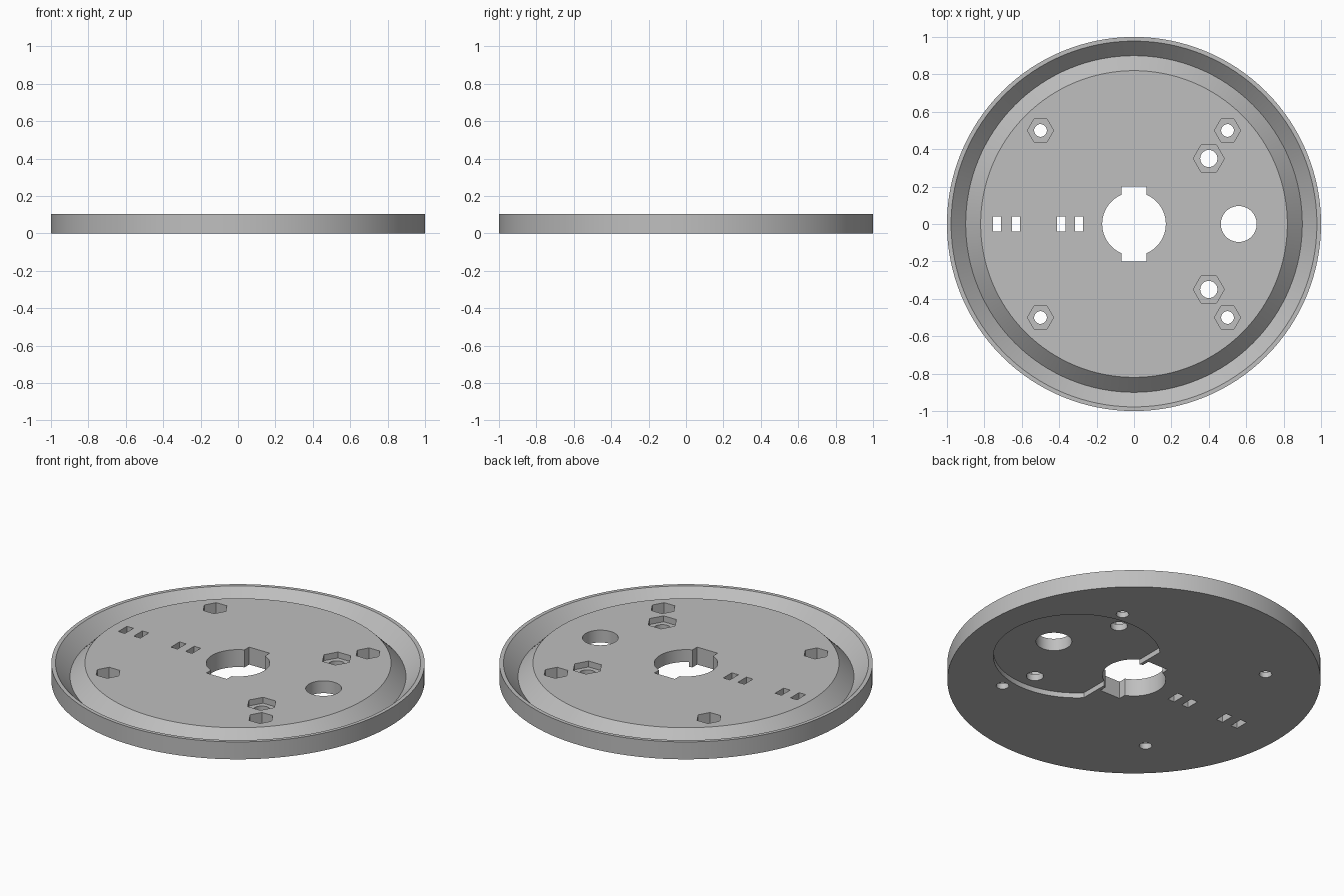
import bpy, bmesh, math

if "Cube" in bpy.data.objects:
    bpy.data.objects.remove(bpy.data.objects["Cube"])

H = 0.103           # plate thickness
SEG = 128

grey = bpy.data.materials.new("light_grey")
grey.diffuse_color = (0.52, 0.52, 0.52, 1)
grey.use_nodes = True
grey.node_tree.nodes["Principled BSDF"].inputs["Base Color"].default_value = grey.diffuse_color


def make_object(name, bm):
    bmesh.ops.recalc_face_normals(bm, faces=bm.faces)
    mesh = bpy.data.meshes.new(name)
    bm.to_mesh(mesh)
    bm.free()
    obj = bpy.data.objects.new(name, mesh)
    bpy.context.collection.objects.link(obj)
    mesh.materials.append(grey)
    return obj


def prism(name, outline, z0, z1):
    """Upright solid from an outline in x and y."""
    bm = bmesh.new()
    low = bm.faces.new([bm.verts.new((x, y, z0)) for x, y in outline])
    side = bmesh.ops.extrude_face_region(bm, geom=[low])["geom"]
    bmesh.ops.translate(bm, vec=(0, 0, z1 - z0),
                        verts=[g for g in side if isinstance(g, bmesh.types.BMVert)])
    return make_object(name, bm)


def circle(x, y, r, n=48):
    return [(x + r * math.cos(math.tau * i / n), y + r * math.sin(math.tau * i / n))
            for i in range(n)]


def box(x, y, w, d):
    return [(x - w / 2, y - d / 2), (x + w / 2, y - d / 2),
            (x + w / 2, y + d / 2), (x - w / 2, y + d / 2)]


# Round plate with a V-shaped groove inside its rim
profile = [(1.0, 0), (1.0, H), (0.978, H), (0.9, H - 0.08), (0.82, H)]
bm = bmesh.new()
rings = [[bm.verts.new((x, y, z)) for x, y in circle(0, 0, r, SEG)] for r, z in profile]
for a, b in zip(rings, rings[1:]):
    for i in range(SEG):
        j = (i + 1) % SEG
        bm.faces.new((a[i], a[j], b[j], b[i]))
bm.faces.new(rings[0])
bm.faces.new(rings[-1])
plate = make_object("grooved_plate", bm)

cutters = []


def cut(name, outline, z0=-0.1, z1=0.3):
    cutters.append(prism(name, outline, z0, z1))


# Underside recess: a circle with its inner side cut straight
rx, rr, flat = 0.40, 0.447, 0.085
a = math.acos((flat - rx) / rr)
cut("recess_cutter", [(rx + rr * math.cos(-a + 2 * a * i / 96),
                       rr * math.sin(-a + 2 * a * i / 96)) for i in range(97)], -0.1, 0.03)

# Centre bore with two key notches, as one outline
br, nw, nl = 0.17, 0.067, 0.20
t = math.acos(nw / br)
right = [(br * math.cos(-t + 2 * t * i / 40), br * math.sin(-t + 2 * t * i / 40))
         for i in range(41)]
half = right + [(nw, nl)]
bore = [(nw, -nl)] + half
bore += [(-x, -y) for x, y in bore]
cut("bore_cutter", bore)

# Side hole
cut("side_hole_cutter", circle(0.56, 0, 0.096, 64))

# Four narrow slots
for x in (-0.733, -0.632, -0.389, -0.293):
    cut("slot_cutter", box(x, 0, 0.043, 0.08))

# Bolt holes with hexagonal nut pockets
for x, y, hex_r, hole_r, depth in ((0.5, 0.5, 0.07, 0.034, 0.07),
                                   (-0.5, 0.5, 0.07, 0.034, 0.07),
                                   (0.4, 0.35, 0.083, 0.046, 0.035)):
    for s in (1, -1):
        cut("nut_pocket_cutter", circle(x, s * y, hex_r, 6), H - depth, 0.3)
        cut("bolt_hole_cutter", circle(x, s * y, hole_r, 32))

# Apply the cuts and remove the cutters
for c in cutters:
    mod = plate.modifiers.new("cut", 'BOOLEAN')
    mod.operation = 'DIFFERENCE'
    mod.solver = 'EXACT'
    mod.object = c
bpy.context.view_layer.update()
final = bpy.data.meshes.new_from_object(plate.evaluated_get(bpy.context.evaluated_depsgraph_get()))
plate.modifiers.clear()
plate.data = final
for c in cutters:
    bpy.data.objects.remove(c)

bpy.ops.object.select_all(action='DESELECT')
plate.select_set(True)
bpy.context.view_layer.objects.active = plate
bpy.ops.object.shade_smooth_by_angle(angle=math.radians(30))
